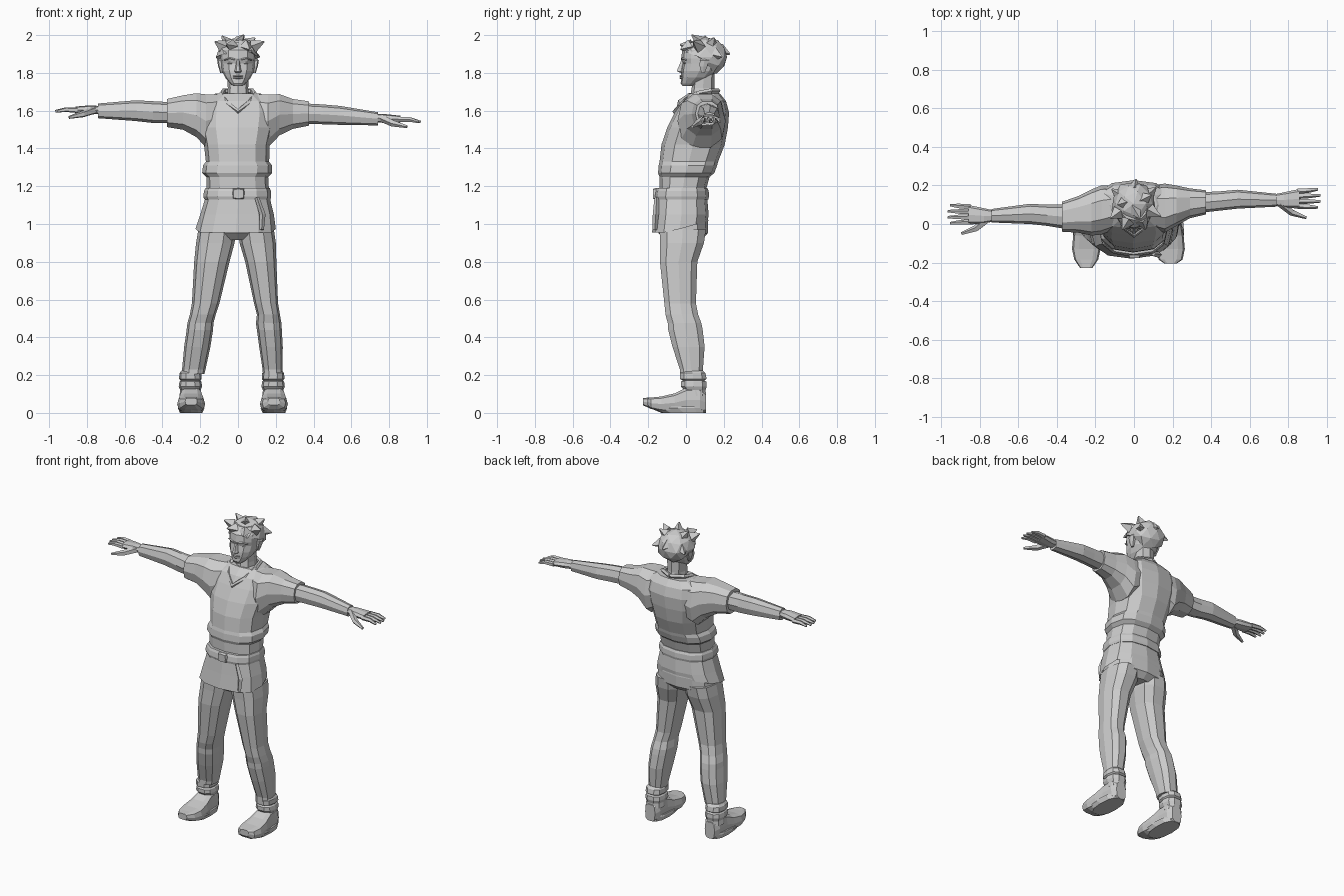
import bpy, bmesh, math, random
from mathutils import Vector

random.seed(4)
grey = bpy.data.materials.new("plain_grey")
grey.diffuse_color = (0.6, 0.6, 0.6, 1)


def finish(name, bm):
    bmesh.ops.recalc_face_normals(bm, faces=bm.faces)
    me = bpy.data.meshes.new(name)
    bm.to_mesh(me)
    bm.free()
    me.materials.append(grey)
    ob = bpy.data.objects.new(name, me)
    bpy.context.collection.objects.link(ob)
    return ob


def skin(name, rings, caps=(True, True)):
    """Join rings of points into a faceted skin."""
    bm = bmesh.new()
    vs = [[bm.verts.new(p) for p in r] for r in rings]
    n = len(vs[0])
    for a, b in zip(vs, vs[1:]):
        for i in range(n):
            bm.faces.new((a[i], a[(i + 1) % n], b[(i + 1) % n], b[i]))
    if caps[0]:
        bm.faces.new(vs[0])
    if caps[1]:
        bm.faces.new(vs[-1])
    return finish(name, bm)


def loft(name, axis, rows, n=10, power=2.5, caps=(True, True)):
    """Rows are (position on axis, min, max, min, max) of the other two axes."""
    rings = []
    for t, a0, a1, b0, b1 in rows:
        ring = []
        for i in range(n):
            c, s = math.cos(math.tau * i / n), math.sin(math.tau * i / n)
            u = (a0 + a1) / 2 + (a1 - a0) / 2 * math.copysign(abs(c) ** (2 / power), c)
            v = (b0 + b1) / 2 + (b1 - b0) / 2 * math.copysign(abs(s) ** (2 / power), s)
            ring.append({"x": (t, u, v), "y": (u, t, v), "z": (u, v, t)}[axis])
        rings.append(ring)
    return skin(name, rings, caps)


def tube(name, pts, radii, n=5):
    pts = [Vector(p) for p in pts]
    rings = []
    for i, p in enumerate(pts):
        d = (pts[min(i + 1, len(pts) - 1)] - pts[max(i - 1, 0)]).normalized()
        up = Vector((0, 0, 1)) if abs(d.z) < 0.9 else Vector((0, 1, 0))
        s = d.cross(up).normalized()
        t = s.cross(d)
        rings.append([p + radii[i] * (s * math.cos(math.tau * k / n) + t * math.sin(math.tau * k / n))
                      for k in range(n)])
    return skin(name, rings)


def blob(name, centre, size, sub=1):
    bm = bmesh.new()
    bmesh.ops.create_icosphere(bm, subdivisions=sub, radius=1)
    for v in bm.verts:
        v.co = Vector(centre) + Vector([a * b for a, b in zip(v.co, size)])
    return finish(name, bm)


# Shirt body with waist folds
loft("shirt", "z", [
    (1.16, -.165, .165, -.14, .10), (1.25, -.168, .16, -.14, .125),
    (1.27, -.19, .18, -.148, .15), (1.31, -.185, .18, -.145, .165),
    (1.33, -.17, .165, -.14, .17), (1.42, -.18, .168, -.13, .205),
    (1.51, -.20, .19, -.10, .222), (1.59, -.20, .20, -.06, .228),
    (1.65, -.19, .19, -.025, .212), (1.69, -.12, .12, .02, .18)], 12)

# Belt, buckle and shirt tail with a slanted hem
loft("belt", "z", [(1.13, -.178, .172, -.166, .118), (1.145, -.184, .176, -.17, .122),
                   (1.175, -.18, .174, -.165, .12), (1.19, -.172, .168, -.158, .113)], 12)
loft("buckle", "y", [(-.176, -.025, .03, 1.135, 1.185), (-.16, -.03, .035, 1.13, 1.19)], 8, 6)
tail = loft("shirt_tail", "z", [
    (.955, -.225, .20, -.18, .115), (1.05, -.20, .19, -.168, .12),
    (1.14, -.172, .168, -.158, .112)], 12, caps=(False, True))
for v in tail.data.vertices:
    if v.co.z < .96:
        v.co.z += max(0, v.co.y + .1) * .28
tube("belt_strap", [(.10, -.155, 1.14), (.13, -.16, 1.05), (.125, -.165, .97)], [.012, .016, .012], 4)

# Neck, open collar
loft("neck", "z", [(1.60, -.08, .08, .0, .17), (1.66, -.06, .06, .02, .165),
                   (1.72, -.054, .054, .03, .15), (1.80, -.058, .058, .04, .15)], 8)
tube("collar", [(0, .17, 1.705), (-.075, .13, 1.705), (-.088, .06, 1.69), (-.06, -.01, 1.645), (0, -.058, 1.595),
                (.06, -.01, 1.645), (.088, .06, 1.69), (.075, .13, 1.705), (0, .17, 1.705)],
     [.014] * 9)

# Head
loft("head", "z", [
    (1.73, -.025, .025, -.018, .04), (1.745, -.042, .042, -.028, .08),
    (1.775, -.068, .068, -.026, .13), (1.81, -.084, .084, -.025, .165),
    (1.85, -.09, .09, -.018, .185), (1.875, -.093, .093, -.026, .20),
    (1.92, -.093, .093, -.02, .20), (1.96, -.07, .07, .02, .17)], 12, 2.3)
loft("nose", "z", [(1.80, -.016, .016, -.03, .0), (1.808, -.02, .02, -.052, .0),
                   (1.82, -.015, .015, -.048, .0), (1.87, -.008, .008, -.025, .0)], 6, 2)
for y, z, nm in ((-.028, 1.783, "upper_lip"), (-.027, 1.773, "lower_lip")):
    tube(nm, [(-.027, y + .008, z), (0, y - .002, z), (.027, y + .008, z)], [.002, .006, .002], 4)
for s, side in ((-1, "left"), (1, "right")):
    blob(side + "_eye", (s * .04, -.006, 1.852), (.017, .007, .008))
    tube(side + "_brow", [(s * .016, -.023, 1.87), (s * .045, -.018, 1.877), (s * .072, .002, 1.868)],
         [.005, .006, .003], 4)
    loft(side + "_ear", "z", [(1.80, s * .08, s * .094, .08, .10), (1.835, s * .08, s * .105, .07, .115),
                              (1.865, s * .08, s * .11, .07, .125), (1.878, s * .08, s * .10, .085, .115)], 6)

# Ragged hair: jittered cap with a hairline, plus tufts
hair = blob("hair", (0, .105, 1.885), (.115, .122, .104), 2)
for v in hair.data.vertices:
    c = v.co
    line = 1.905 if c.y < .06 else 1.865 if c.y < .12 else 1.79
    c.z = max(c.z, line + random.uniform(-.012, .012))
    c.x *= random.uniform(.92, 1.07)
    c.y = .105 + (c.y - .105) * random.uniform(.92, 1.05)
tufts = [((.08, .07, 1.94), (.138, .04, 1.965)), ((-.08, .06, 1.94), (-.122, .03, 1.965)),
         ((-.03, .02, 1.94), (-.06, -.03, 1.95)), ((.04, .02, 1.94), (.06, -.028, 1.925)),
         ((0, .08, 1.96), (.03, .03, 2.0)), ((-.05, .11, 1.95), (-.085, .10, 1.995)),
         ((.05, .13, 1.95), (.09, .15, 1.985)), ((0, .18, 1.92), (.01, .232, 1.90)),
         ((.07, .15, 1.90), (.115, .19, 1.885)), ((-.07, .15, 1.90), (-.115, .18, 1.88))]
for i, (a, b) in enumerate(tufts):
    tube(f"hair_tuft_{i + 1}", [a, b], [.038, .004], 4)

# Sleeves and forearms
loft("left_sleeve", "x", [
    (-.08, -.02, .20, 1.45, 1.69), (-.17, -.055, .20, 1.40, 1.692), (-.22, -.06, .18, 1.455, 1.697),
    (-.29, -.045, .145, 1.495, 1.685), (-.375, -.04, .115, 1.51, 1.665)], 10)
loft("right_sleeve", "x", [
    (.08, -.02, .20, 1.45, 1.69), (.16, -.045, .21, 1.40, 1.69), (.22, -.01, .20, 1.465, 1.692),
    (.29, .03, .185, 1.50, 1.665), (.375, .05, .175, 1.518, 1.652)], 10)
loft("left_forearm", "x", [(-.36, -.025, .10, 1.535, 1.645), (-.45, -.01, .10, 1.535, 1.65),
                           (-.54, .0, .105, 1.545, 1.655), (-.74, .008, .078, 1.56, 1.638)], 8)
loft("right_forearm", "x", [(.36, .06, .165, 1.53, 1.638), (.45, .07, .17, 1.528, 1.633),
                            (.54, .08, .178, 1.525, 1.625), (.74, .09, .157, 1.522, 1.592)], 8)

# Hands
for s, side, y0, z0, dz in ((-1, "left", .042, 1.603, -.002), (1, "right", .125, 1.562, -.018)):
    def P(x, y, z):
        return (s * x, y0 + y, z0 + z)
    loft(side + "_palm", "x", [
        (s * .71, y0 - .025, y0 + .025, z0 - .02, z0 + .02),
        (s * .78, y0 - .04, y0 + .04, z0 - .022 + dz / 3, z0 + .026 + dz / 3),
        (s * .86, y0 - .045, y0 + .057, z0 - .016 + dz / 2, z0 + .02 + dz / 2)], 8)
    for k in range(4):
        y = -.032 + k * .026
        tip = (.955, .967, .967, .955)[k]
        tube(f"{side}_finger_{k + 1}", [P(.85, y, dz / 2), P(.91, y * 1.1, .004 + dz * .7),
                                        P(tip, y * 1.2, -.004 + dz)], [.015, .013, .007])
    tube(side + "_thumb", [P(.76, -.015, 0), P(.82, -.065, -.02 + dz / 2), P(.895, -.092, -.038 + dz / 2)],
         [.022, .018, .008])

# Hips
loft("hips", "z", [(.915, -.11, .10, -.11, .08), (.95, -.205, .19, -.145, .115),
                   (1.02, -.195, .18, -.15, .118), (1.1, -.17, .165, -.145, .105)], 12)

# Trouser legs: height, left span, right span, depth span
LEG = [(.205, -.296, -.178, .132, .236, -.035, .09), (.23, -.296, -.172, .13, .236, -.035, .092),
       (.35, -.285, -.146, .112, .237, -.075, .102), (.44, -.272, -.132, .10, .232, -.098, .092),
       (.475, -.268, -.13, .095, .23, -.10, .085), (.52, -.255, -.118, .10, .222, -.112, .068),
       (.58, -.244, -.098, .085, .212, -.118, .056), (.80, -.232, -.045, .038, .203, -.142, .064),
       (.90, -.222, -.018, .008, .20, -.142, .10), (.97, -.21, -.01, .0, .19, -.145, .11)]
loft("left_trouser_leg", "z", [(z, a, b, e, f) for z, a, b, c, d, e, f in LEG])
loft("right_trouser_leg", "z", [(z, c, d, e, f) for z, a, b, c, d, e, f in LEG])

# Wrinkled boot shafts and shoes
for cx, side, toe in ((-.248, "left", -.228), (.19, "right", -.205)):
    shaft = [(.09, .058, .0, .106), (.12, .054, -.012, .106), (.14, .062, -.03, .112), (.165, .058, -.03, .11),
             (.172, .052, -.018, .10), (.18, .06, -.035, .112), (.21, .058, -.035, .106), (.225, .046, -.02, .09)]
    sx = cx - .004
    loft(side + "_boot_shaft", "z", [(z, sx - r, sx + r, f, b) for z, r, f, b in shaft])
    foot = [(.106, .036, 0, .11), (.075, .054, 0, .135), (.0, .058, 0, .135), (-.06, .068, .002, .105),
            (-.13, .074, .006, .088), (-.185, .062, .02, .082), (toe, .032, .04, .08)]
    loft(side + "_shoe", "y", [(y, cx - r, cx + r, a, b) for y, r, a, b in foot], 10, 3.5)
    loft(side + "_sole", "z", [(.0, cx - .06, cx + .06, -.13, .106), (.025, cx - .07, cx + .07, -.19, .106),
                               (.035, cx - .068, cx + .068, -.195, .104)], 12, 2.6)
